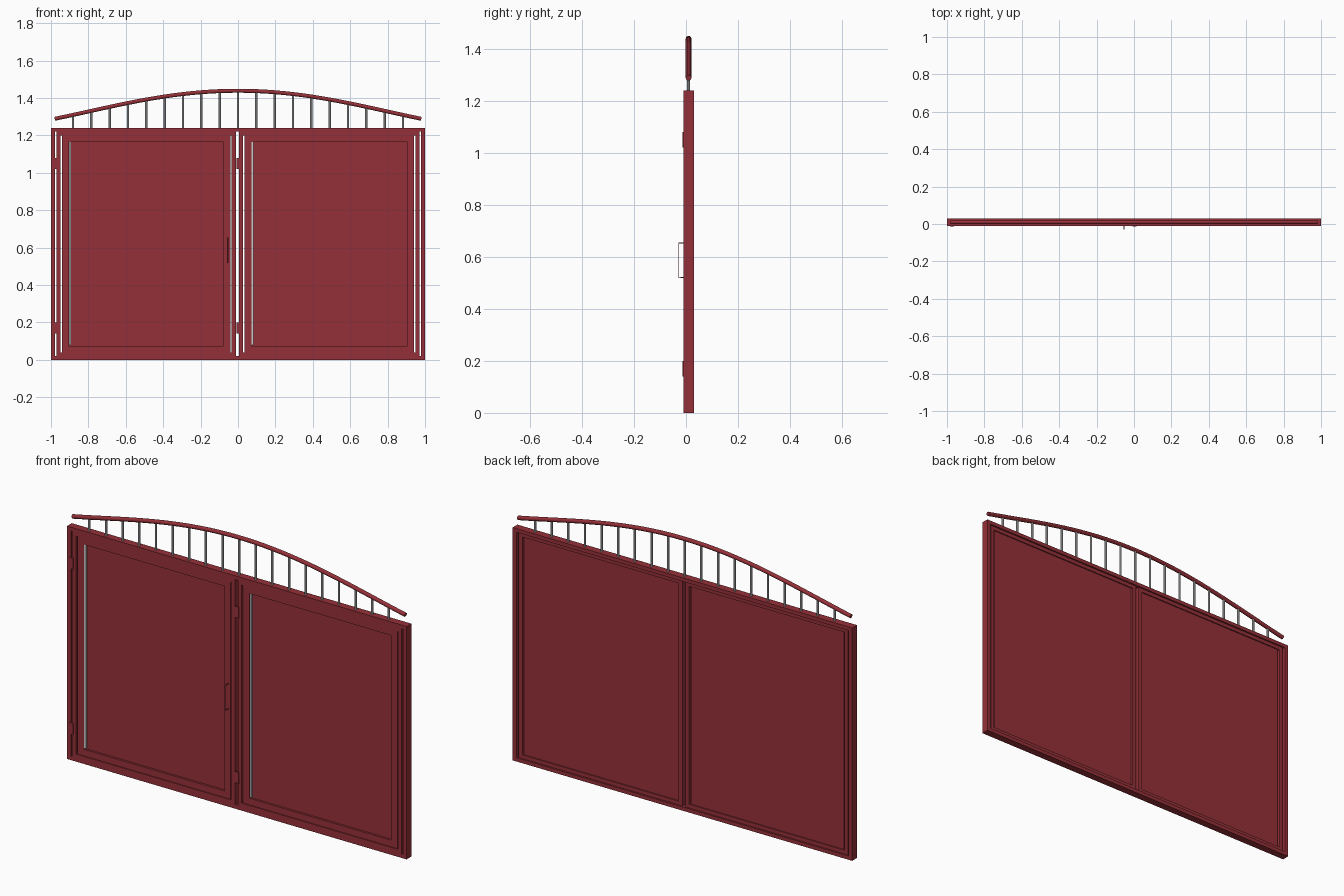
import bpy, bmesh
from mathutils import Vector

if "Cube" in bpy.data.objects:
    bpy.data.objects.remove(bpy.data.objects["Cube"])

red = bpy.data.materials.new("red_paint")
red.diffuse_color = (0.30, 0.03, 0.04, 1)
red.use_nodes = True
red.node_tree.nodes["Principled BSDF"].inputs["Base Color"].default_value = red.diffuse_color


def add_object(name, bm, mat=None):
    bmesh.ops.recalc_face_normals(bm, faces=bm.faces)
    me = bpy.data.meshes.new(name)
    bm.to_mesh(me)
    bm.free()
    ob = bpy.data.objects.new(name, me)
    bpy.context.collection.objects.link(ob)
    if mat:
        me.materials.append(mat)
    return ob


def box(name, x0, x1, y0, y1, z0, z1, mat=None):
    bm = bmesh.new()
    bmesh.ops.create_cube(bm, size=1)
    for v in bm.verts:
        v.co = Vector(((x0 + x1) / 2 + v.co.x * (x1 - x0),
                       (y0 + y1) / 2 + v.co.y * (y1 - y0),
                       (z0 + z1) / 2 + v.co.z * (z1 - z0)))
    return add_object(name, bm, mat)


def ring(name, x0, x1, z0, z1, wx, wz, y0, y1, mat=red):
    """Mitred rectangular frame."""
    bm = bmesh.new()

    def loop(a, b, y):
        return [bm.verts.new(p) for p in (
            (x0 + a, y, z0 + b), (x1 - a, y, z0 + b),
            (x1 - a, y, z1 - b), (x0 + a, y, z1 - b))]

    loops = [loop(0, 0, y0), loop(wx, wz, y0), loop(wx, wz, y1), loop(0, 0, y1)]
    for k in range(4):
        a, b = loops[k], loops[(k + 1) % 4]
        for i in range(4):
            j = (i + 1) % 4
            bm.faces.new((a[i], a[j], b[j], b[i]))
    return add_object(name, bm, mat)


def tube(name, pts, radius, res, mat=None):
    cu = bpy.data.curves.new(name, 'CURVE')
    cu.dimensions = '3D'
    cu.bevel_depth = radius
    cu.bevel_resolution = res
    cu.use_fill_caps = True
    sp = cu.splines.new('POLY')
    sp.points.add(len(pts) - 1)
    for p, co in zip(sp.points, pts):
        p.co = (*co, 1)
    sp.use_smooth = len(pts) > 4
    ob = bpy.data.objects.new(name, cu)
    bpy.context.collection.objects.link(ob)
    if mat:
        cu.materials.append(mat)
    return ob


def arch_z(x):
    return 1.439 - 0.2086 * x**2 + 0.0546 * x**4


# fixed outer frame
ring("outer_frame", -1, 1, 0, 1.24, 0.022, 0.02, -0.01, 0.03)

# two gate leaves: stiles and rails, stepped trim, sheet panel, grey strip, hinges
for side, a, b in (("left", -0.97, -0.012), ("right", 0.006, 0.97)):
    ring(side + "_leaf_frame", a, b, 0.02, 1.22, 0.022, 0.02, -0.01, 0.022)
    ring(side + "_leaf_trim", a + 0.028, b - 0.028, 0.04, 1.20, 0.037, 0.035,
         -0.005, 0.006)
    box(side + "_leaf_panel", a + 0.028, b - 0.028, 0.006, 0.016, 0.04, 1.20, red)
    box(side + "_leaf_strip", a + 0.066, a + 0.076, -0.003, 0.006, 0.08, 1.17)
    for level, z in (("lower", 0.17), ("upper", 1.05)):
        box(f"{side}_{level}_hinge", a - 0.014, a + 0.008, -0.014, -0.009,
            z - 0.03, z + 0.03, red)

# pull handle on the left leaf
tube("pull_handle", [(-0.053, -0.005, 0.52), (-0.053, -0.0275, 0.52),
                     (-0.053, -0.0275, 0.653), (-0.053, -0.005, 0.653)],
     0.0025, 1, red)

# arched top rail
xs = [-0.98 + 1.96 * i / 40 for i in range(41)]
tube("arched_rail", [(x, 0.01, arch_z(x)) for x in xs], 0.011, 3, red)

# grey balusters between the frame and the arch
for i in range(-9, 10):
    x = i * 0.098
    tube(f"baluster_{i + 10}", [(x, 0.01, 1.23), (x, 0.01, arch_z(x))], 0.006, 2)
